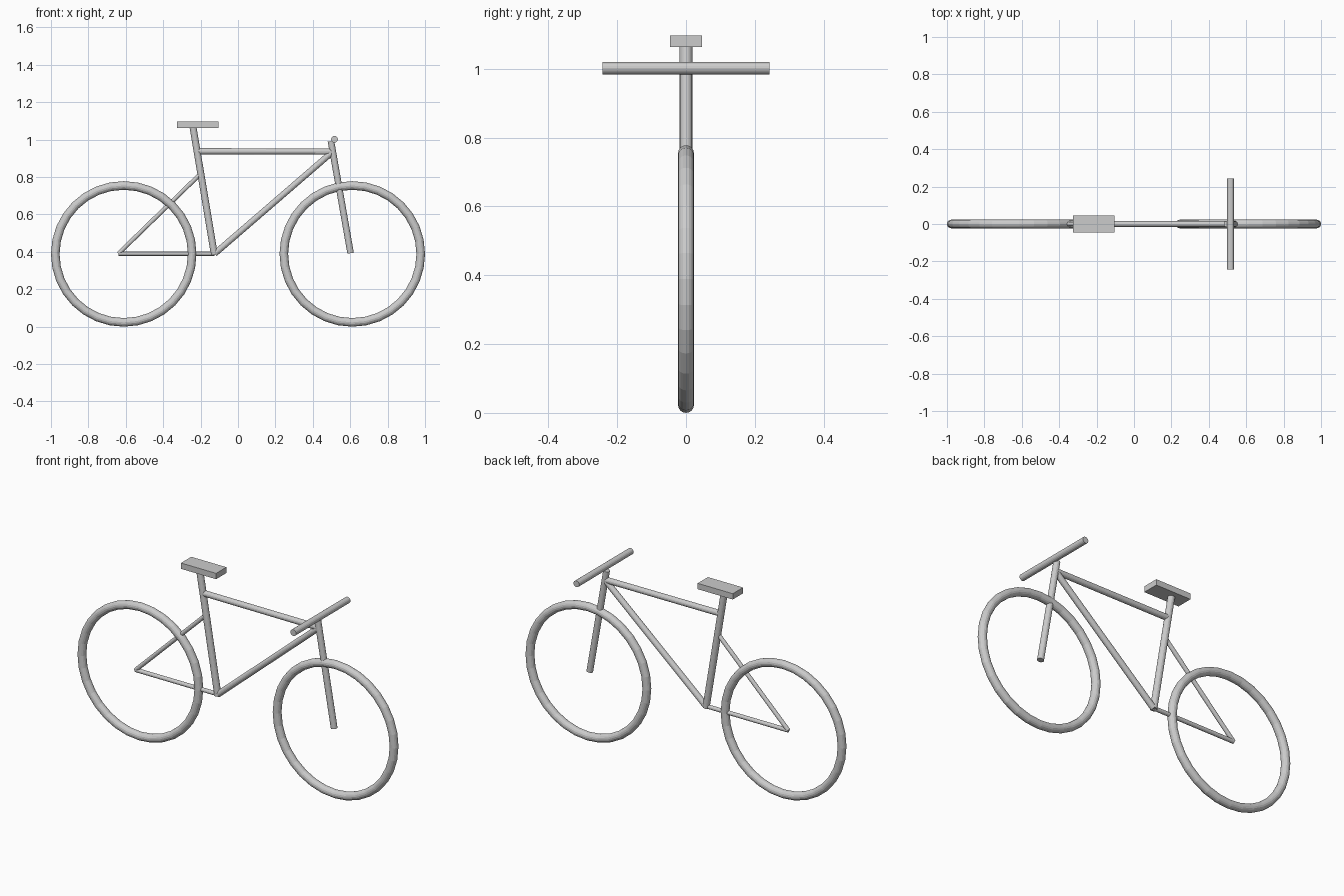
import bpy
from mathutils import Vector
from math import pi

if "Cube" in bpy.data.objects:
    bpy.data.objects.remove(bpy.data.objects["Cube"])


def tube(name, a, b, r, sides=16):
    """Round bar running from point a to point b."""
    a, b = Vector(a), Vector(b)
    d = b - a
    bpy.ops.mesh.primitive_cylinder_add(vertices=sides, radius=r, depth=d.length,
                                        location=(a + b) / 2)
    ob = bpy.context.object
    ob.rotation_euler = d.to_track_quat('Z', 'Y').to_euler()
    ob.name = name
    return ob


def wheel(name, x):
    bpy.ops.mesh.primitive_torus_add(major_segments=32, minor_segments=16,
                                     major_radius=0.366, minor_radius=0.023,
                                     location=(x, 0, 0.389), rotation=(pi / 2, 0, 0))
    bpy.context.object.name = name


# Wheels
wheel("rear_wheel", -0.611)
wheel("front_wheel", 0.611)

# Frame joints
crank = (-0.125, 0, 0.39)
head = (0.507, 0, 0.936)
rear_axle = (-0.64, 0, 0.39)

# Frame
tube("seat_tube", (-0.126, 0, 0.384), (-0.241, 0, 1.07), 0.0185)
tube("top_tube", (-0.215, 0, 0.938), head, 0.0165)
tube("down_tube", crank, head, 0.0165)
tube("chain_stay", rear_axle, crank, 0.0115)
tube("seat_stay", rear_axle, (-0.203, 0, 0.815), 0.0115)

# Fork and handlebar
tube("fork", (0.497, 0, 0.992), (0.602, 0, 0.393), 0.0175)
tube("handlebar", (0.516, -0.243, 1.002), (0.516, 0.243, 1.002), 0.018)

# Saddle
bpy.ops.mesh.primitive_cube_add(size=1, location=(-0.215, 0, 1.08))
saddle = bpy.context.object
saddle.name = "saddle"
saddle.scale = (0.22, 0.092, 0.033)
